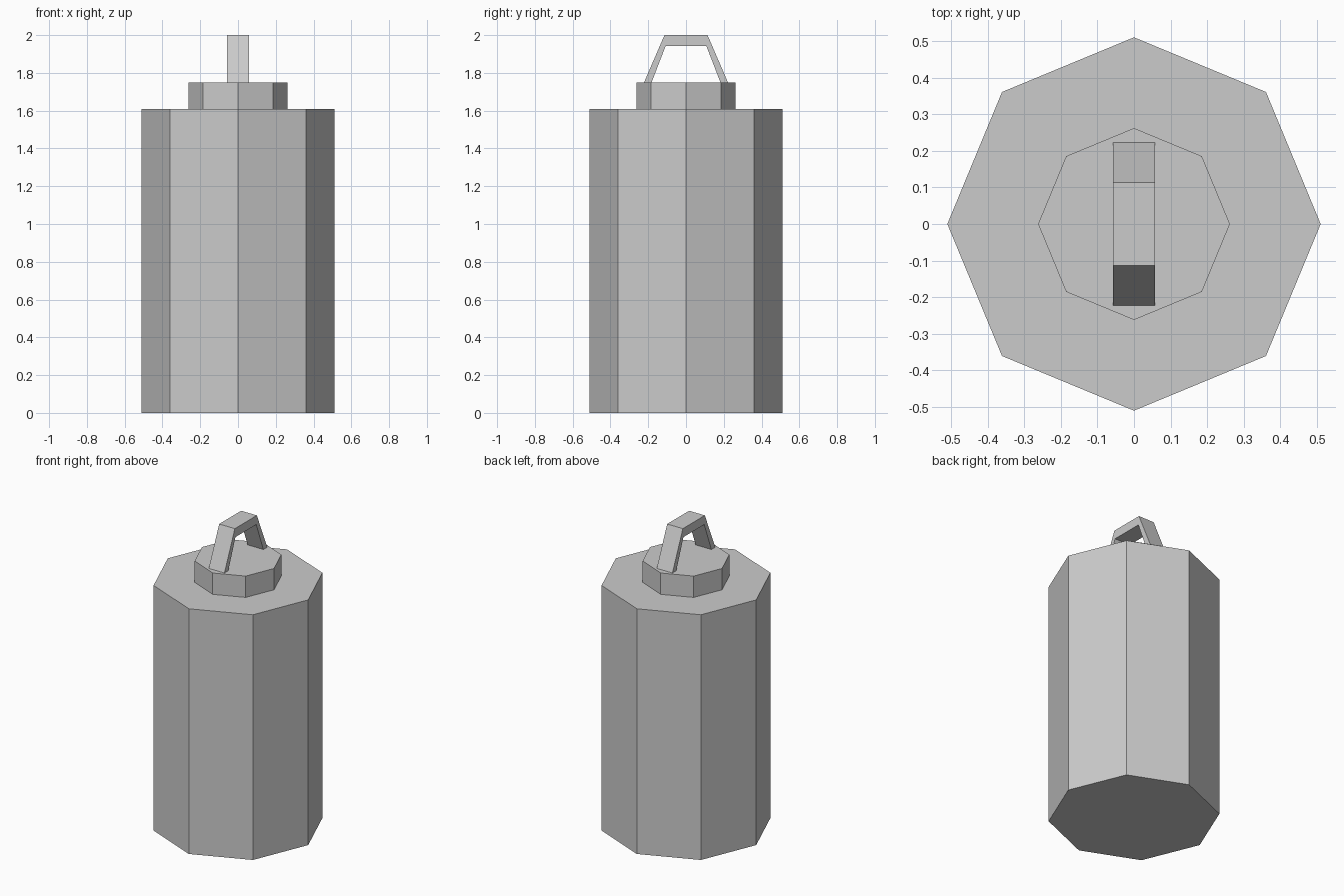
import bpy
import bmesh
import math

if "Cube" in bpy.data.objects:
    bpy.data.objects.remove(bpy.data.objects["Cube"])

grey = bpy.data.materials.new("plain grey")
grey.diffuse_color = (0.6, 0.6, 0.6, 1)
grey.use_nodes = True
grey.node_tree.nodes["Principled BSDF"].inputs["Base Color"].default_value = grey.diffuse_color


def extrude_profile(name, points, offset):
    """Extrude a closed flat outline along an offset into a solid."""
    bm = bmesh.new()
    face = bm.faces.new([bm.verts.new(p) for p in points])
    new = bmesh.ops.extrude_face_region(bm, geom=[face], use_keep_orig=True)["geom"]
    verts = [g for g in new if isinstance(g, bmesh.types.BMVert)]
    bmesh.ops.translate(bm, verts=verts, vec=offset)
    bmesh.ops.recalc_face_normals(bm, faces=bm.faces[:])
    mesh = bpy.data.meshes.new(name)
    bm.to_mesh(mesh)
    bm.free()
    mesh.materials.append(grey)
    obj = bpy.data.objects.new(name, mesh)
    bpy.context.collection.objects.link(obj)
    return obj


def octagon(radius, z):
    return [(radius * math.cos(i * math.pi / 4), radius * math.sin(i * math.pi / 4), z)
            for i in range(8)]


# Eight-sided body and the smaller cap on top
extrude_profile("body", octagon(0.51, 0), (0, 0, 1.61))
extrude_profile("cap", octagon(0.262, 1.61), (0, 0, 0.14))

# Carrying handle: half outline in (y, z), mirrored, extruded across x
half_width = 0.057
outer = [(0.222, 1.75), (0.114, 2.0)]
inner = [(0.108, 1.942), (0.182, 1.75)]
outline = (outer + [(-y, z) for y, z in reversed(outer)]
           + [(-y, z) for y, z in reversed(inner)] + inner)
extrude_profile("handle", [(-half_width, y, z) for y, z in outline],
                (2 * half_width, 0, 0))
